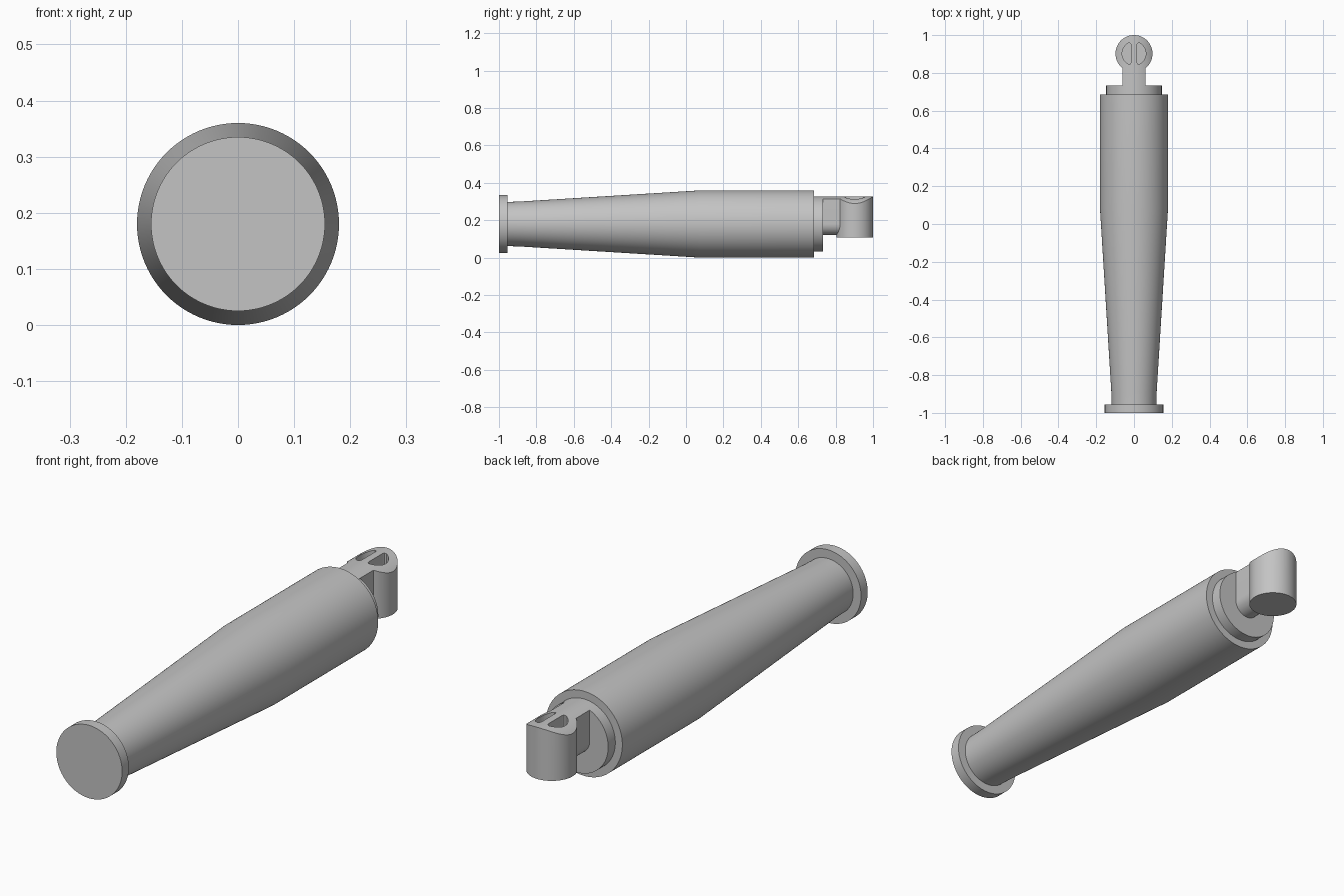
import bpy
import bmesh
from math import sin, cos, pi, radians
from mathutils import Vector

cube = bpy.data.objects.get("Cube")
if cube:
    bpy.data.objects.remove(cube, do_unlink=True)

AXIS_Z = 0.18      # height of the long axis
POST_Y = 0.902     # centre of the upright post

grey = bpy.data.materials.new("plain_grey")
grey.use_nodes = True
colour = (0.55, 0.55, 0.55, 1)
grey.diffuse_color = colour
grey.node_tree.nodes["Principled BSDF"].inputs["Base Color"].default_value = colour


def finish(name, bm):
    bmesh.ops.recalc_face_normals(bm, faces=bm.faces)
    mesh = bpy.data.meshes.new(name)
    bm.to_mesh(mesh)
    bm.free()
    mesh.materials.append(grey)
    obj = bpy.data.objects.new(name, mesh)
    bpy.context.collection.objects.link(obj)
    return obj


def activate(obj):
    bpy.ops.object.select_all(action='DESELECT')
    obj.select_set(True)
    bpy.context.view_layer.objects.active = obj


def smooth(obj):
    activate(obj)
    bpy.ops.object.shade_smooth_by_angle(angle=radians(30))


def lathe(name, profile):
    """Spin (y, radius) points round the long axis."""
    bm = bmesh.new()
    verts = [bm.verts.new((0, y, AXIS_Z + r)) for y, r in profile]
    edges = [bm.edges.new(pair) for pair in zip(verts, verts[1:])]
    bmesh.ops.spin(bm, geom=verts + edges, cent=(0, 0, AXIS_Z), axis=(0, 1, 0),
                   angle=2 * pi, steps=96, use_duplicate=False)
    bmesh.ops.remove_doubles(bm, verts=bm.verts, dist=0.0001)
    return finish(name, bm)


def prism(name, outline, direction, start, end):
    """Extrude a 2D outline along y (outline is x, z) or z (outline is x, y)."""
    bm = bmesh.new()
    place = (lambda a, b: (a, start, b)) if direction == 'Y' else (lambda a, b: (a, b, start))
    face = bm.faces.new([bm.verts.new(place(a, b)) for a, b in outline])
    new = bmesh.ops.extrude_face_region(bm, geom=[face])["geom"]
    step = Vector((0, end - start, 0)) if direction == 'Y' else Vector((0, 0, end - start))
    bmesh.ops.translate(bm, vec=step, verts=[v for v in new if isinstance(v, bmesh.types.BMVert)])
    return finish(name, bm)


def arc(cx, cy, radius, first, last, count):
    angles = [radians(first + (last - first) * i / count) for i in range(count + 1)]
    return [(cx + radius * cos(t), cy + radius * sin(t)) for t in angles]


def combine(target, tool, operation):
    mod = target.modifiers.new(operation.lower(), 'BOOLEAN')
    mod.operation, mod.object, mod.solver = operation, tool, 'EXACT'
    activate(target)
    bpy.ops.object.modifier_apply(modifier=mod.name)
    bpy.data.objects.remove(tool, do_unlink=True)


# Turned handle: end flange, tapered grip, barrel and rear collar
handle = lathe("handle", [(-1, 0), (-1, 0.155), (-0.955, 0.155), (-0.955, 0.118),
                          (-0.89, 0.12), (0.08, 0.18), (0.685, 0.18), (0.685, 0.147),
                          (0.733, 0.147), (0.733, 0)])
smooth(handle)

# Upright post joined to the collar by a round-bottomed tongue
post = prism("eye_post", arc(0, POST_Y, 0.098, 0, 360, 96)[:-1], 'Z', 0.107, 0.4)
tongue = prism("tongue", arc(0, AXIS_Z, 0.06, 180, 360, 32) + [(0.06, 0.4), (-0.06, 0.4)],
               'Y', 0.72, POST_Y)
combine(post, tongue, 'UNION')

# Crown the top to follow the collar's roundness
crown = prism("crown_trim", arc(0, AXIS_Z, 0.147, 0, 180, 72) + [(-0.147, 0), (0.147, 0)],
              'Y', 0.6, 1.1)
combine(post, crown, 'INTERSECT')

# Two half-moon pockets either side of a central bar
for side in (-1, 1):
    moon = arc(0, 0, 0.063, -65, 65, 24) + [(0.019, 0.054), (0.016, 0.047),
                                            (0.016, -0.047), (0.019, -0.054)]
    pocket = prism("pocket_cutter", [(side * x, POST_Y + y) for x, y in moon], 'Z', 0.24, 0.5)
    combine(post, pocket, 'DIFFERENCE')
smooth(post)
